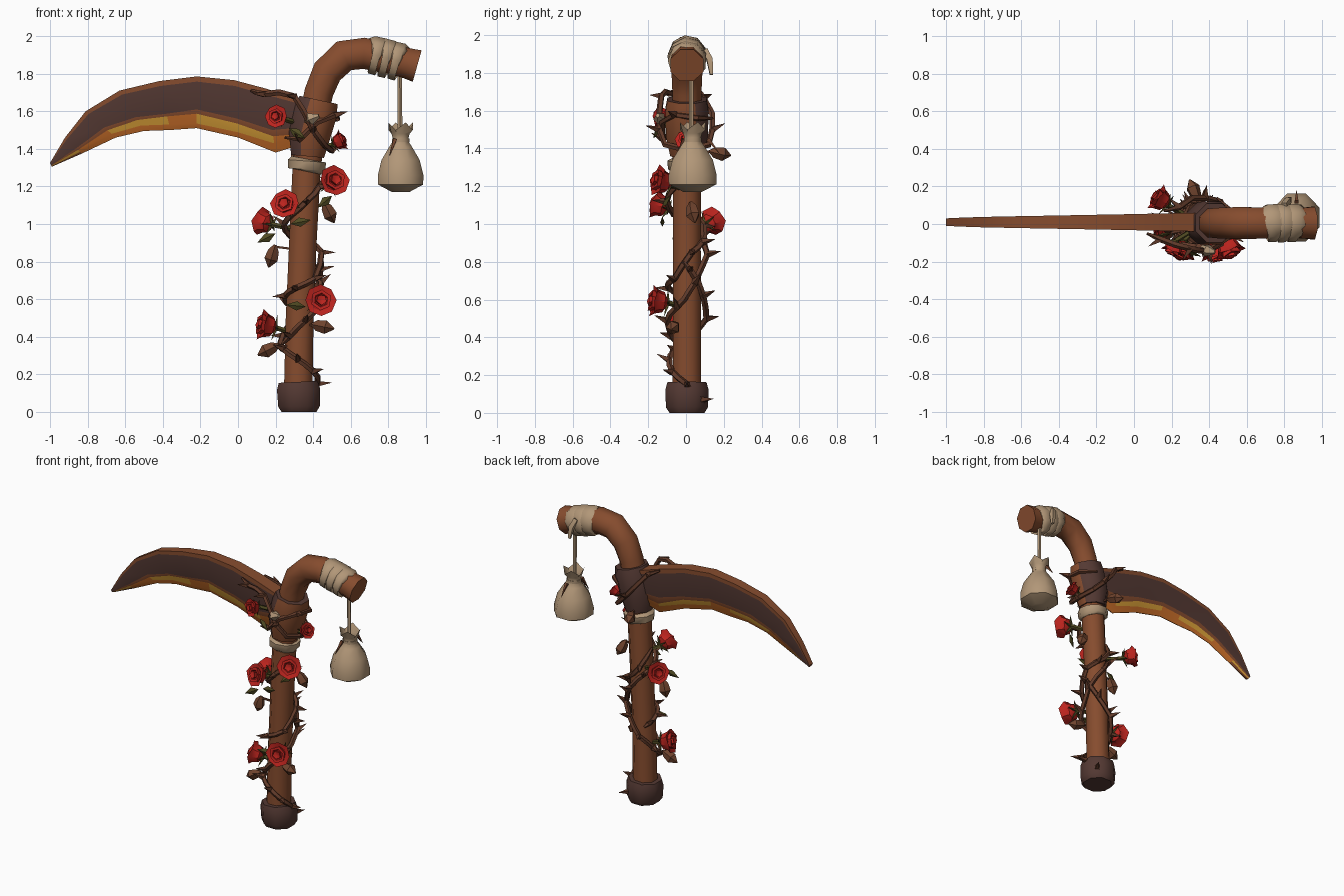
import bpy, bmesh, math, random
from mathutils import Vector as V

if "Cube" in bpy.data.objects:
    bpy.data.objects.remove(bpy.data.objects["Cube"])

random.seed(4)


def lin(c):
    c /= 255
    return c / 12.92 if c <= 0.04045 else ((c + 0.055) / 1.055) ** 2.4


PALETTE = {
    "wood": (134, 76, 46), "dark_wood": (84, 57, 51), "vine_brown": (98, 59, 42),
    "cloth": (178, 151, 120), "rose_red": (188, 36, 30), "deep_red": (158, 28, 25),
    "leaf_green": (80, 74, 34), "orange": (204, 112, 42), "yellow": (218, 160, 56),
    "pod_brown": (112, 68, 46)}
NAMES = list(PALETTE)
MATS = []
for n, c in PALETTE.items():
    m = bpy.data.materials.new(n)
    m.diffuse_color = (*[lin(v) for v in c], 1)
    m.use_nodes = True
    m.node_tree.nodes["Principled BSDF"].inputs["Base Color"].default_value = m.diffuse_color
    MATS.append(m)


class Part:
    """Collects faces for one object."""
    def __init__(self):
        self.bm = bmesh.new()

    def face(self, vs, mat):
        f = self.bm.faces.new(vs)
        f.material_index = NAMES.index(mat)
        return f

    def loft(self, rings, mat, caps=(True, True)):
        rings = [[self.bm.verts.new(p) for p in r] for r in rings]
        for a, b in zip(rings, rings[1:]):
            n = len(a)
            for i in range(n):
                self.face([a[i], a[(i + 1) % n], b[(i + 1) % n], b[i]], mat)
        if caps[0]:
            self.face(rings[0][::-1], mat)
        if caps[1]:
            self.face(rings[-1], mat)

    def tube(self, pts, radii, sides, mat, caps=(True, True)):
        pts = [V(p) for p in pts]
        if not isinstance(radii, (list, tuple)):
            radii = [radii] * len(pts)
        u, rings = V((0, 1, 0)), []
        for i, p in enumerate(pts):
            t = (pts[min(i + 1, len(pts) - 1)] - pts[max(i - 1, 0)]).normalized()
            u = u - t * u.dot(t)
            if u.length < 0.05:
                u = t.orthogonal()
            u.normalize()
            w = t.cross(u)
            ang = [2 * math.pi * (k + 0.5) / sides for k in range(sides)]
            rings.append([p + (u * math.cos(a) + w * math.sin(a)) * radii[i] for a in ang])
        self.loft(rings, mat, caps)

    def spike(self, p, d, length, r, mat):
        p, d = V(p), V(d).normalized()
        self.tube([p, p + d * length], [r, 0.001], 4, mat)

    def done(self, name, closed=True, angle=50):
        if closed:
            bmesh.ops.recalc_face_normals(self.bm, faces=self.bm.faces)
        me = bpy.data.meshes.new(name)
        for m in MATS:
            me.materials.append(m)
        self.bm.to_mesh(me)
        self.bm.free()
        me.shade_smooth()
        me.set_sharp_from_angle(angle=math.radians(angle))
        ob = bpy.data.objects.new(name, me)
        bpy.context.collection.objects.link(ob)
        return ob


def axis_x(z):
    return 0.318 + 0.035 * z


# Handle: straight shaft bending into the upper arm
p = Part()
path = [(.32, .1), (.328, .5), (.345, .9), (.365, 1.3), (.40, 1.55), (.43, 1.7),
        (.475, 1.81), (.565, 1.895), (.67, 1.908), (.80, 1.88), (.90, 1.855), (.953, 1.84)]
p.tube([(x, .005, z) for x, z in path],
       [.082, .08, .079, .081, .083, .083, .088, .092, .09, .084, .088, .094], 8, "wood")
p.done("handle")

# Foot cap
p = Part()
p.tube([(.325, .005, 0), (.325, .005, .03), (.322, .005, .12), (.32, .005, .16)],
       [.1, .12, .124, .112], 8, "dark_wood")
p.done("foot_cap")

# Socket collar holding the blade, lighter on its outer side
p = Part()
p.tube([(.37, .005, 1.36), (.38, .005, 1.47), (.415, .005, 1.6), (.428, .005, 1.66)],
       [.095, .12, .124, .112], 8, "dark_wood")
p.bm.normal_update()
for f in p.bm.faces:
    if f.normal.x * .8 - f.normal.y * .5 > .35:
        f.material_index = NAMES.index("wood")
p.done("collar")

# Curved blade: strips from spine to cutting edge
TOP = [(-1, 1.325), (-.92, 1.46), (-.81, 1.6), (-.63, 1.71), (-.42, 1.76), (-.22, 1.785),
       (-.02, 1.765), (.15, 1.72), (.37, 1.65)]
BOT = [(-.99, 1.305), (-.83, 1.375), (-.65, 1.46), (-.5, 1.495), (-.36, 1.5), (-.22, 1.51),
       (.0, 1.46), (.2, 1.38), (.36, 1.43)]
FR = [0, .1, .64, .75, .88, 1]
TH = [1, 1, .95, .75, .45, .06]
STRIP = ["wood", "dark_wood", "wood", "yellow", "orange"]
p = Part()
rows = []
for i, (a, b) in enumerate(zip(TOP, BOT)):
    half = .02 + .03 * i / 8
    side = {}
    for s in (-1, 1):
        side[s] = []
        for j, (f, t) in enumerate(zip(FR, TH)):
            f += random.uniform(-.035, .035) if 1 < j < 5 else 0
            side[s].append(p.bm.verts.new((a[0] + (b[0] - a[0]) * f, .01 + s * half * t,
                                           a[1] + (b[1] - a[1]) * f)))
    rows.append(side)
for i, (a, b) in enumerate(zip(rows, rows[1:])):
    for s in (-1, 1):
        for j in range(5):
            mat = STRIP[j]
            if j == 3 and i % 3 == 1:
                mat = "orange"
            if j == 4 and i == 0:
                mat = "wood"
            p.face([a[s][j], a[s][j + 1], b[s][j + 1], b[s][j]], mat)
    for j, m in ((0, "wood"), (5, "orange")):
        p.face([a[-1][j], a[1][j], b[1][j], b[-1][j]], m)
for r in (rows[0], rows[-1]):
    p.face(r[-1] + r[1][::-1], "wood")
p.done("blade", True, 40)

# Cloth wraps on the shaft and on the arm
p = Part()
p.tube([(.363, .005, 1.28), (.365, .005, 1.29), (.367, .005, 1.335), (.369, .005, 1.345)],
       [.085, .1, .104, .085], 9, "cloth")
p.done("shaft_wrap")
p = Part()
for k in range(3):
    x = .70 + k * .052
    z = 1.9 - (x - .7) * .27
    p.tube([(x, .005, z), (x + .01, .007, z), (x + .058, .007, z - .012), (x + .07, .005, z - .018)],
           [.092, .102 + .003 * (k % 2), .104, .092], 9, "cloth")
p.tube([(.80, .10, 1.92), (.82, .125, 1.87), (.83, .135, 1.79)], [.02, .022, .012], 4, "cloth")
p.done("arm_wrap")

# Hanging pouch with cord
p = Part()
p.tube([(.86, .03, 1.80), (.862, .03, 1.48)], .013, 5, "cloth")
p.done("pouch_cord")
p = Part()
rings = []
for z, r in [(1.17, .05), (1.21, .13), (1.26, .131), (1.34, .11), (1.41, .066), (1.445, .042),
             (1.48, .052), (1.52, .07)]:
    rings.append([(.865 + r * math.cos(a), .035 + r * 1.05 * math.sin(a),
                   z + (.02 * (-1) ** k if z > 1.5 else 0))
                  for k, a in enumerate(math.tau * (k + .5) / 8 for k in range(8))])
p.loft(rings, "cloth", (True, False))
p.done("pouch")
p = Part()
p.tube([(.865, .035, 1.435), (.865, .035, 1.455)], .05, 8, "cloth")
for sx, sy in ((-.03, -.05), (.0, .09)):
    p.spike((.865 + sx, .035 + sy * .9, 1.45), (sx, sy * .8, -.09), .1, .014, "pod_brown")
p.done("pouch_tie")


# Thorny vines
def vine(name, pts, r=.017, step=2):
    p = Part()
    n = len(pts)
    p.tube(pts, [r * (.45 if i in (0, n - 1) else 1) for i in range(n)], 5, "vine_brown")
    for i in range(1, n - 1, step):
        q = V(pts[i])
        out = V((q.x - axis_x(q.z), q.y, 0)).normalized()
        out += V((0, random.uniform(-.3, .3), random.uniform(-.1, .8)))
        p.spike(q, out, .075, .021, "vine_brown")
    p.done(name)


def helix(keys, r):
    pts = []
    for (z0, a0), (z1, a1) in zip(keys, keys[1:]):
        n = max(2, int(abs(a1 - a0) / 22))
        for k in range(n):
            t = k / n
            a, z = math.radians(a0 + (a1 - a0) * t), z0 + (z1 - z0) * t
            rr = r + .008 * math.sin(z * 40)
            pts.append((axis_x(z) + rr * math.cos(a), .005 + rr * math.sin(a), z))
    return pts


vine("lower_vine", helix([(.03, 70), (.15, 0), (.25, -70), (.36, -170), (.5, -250),
                          (.62, -300), (.76, -350), (.84, -390)], .102))
vine("upper_vine", helix([(.36, -150), (.45, -100), (.6, -10), (.78, 55), (.9, 110),
                          (1.0, 180), (1.08, 250), (1.2, 320), (1.27, 360)], .102))
vine("middle_vine", helix([(.56, -230), (.62, -160), (.66, -110), (.71, -45), (.85, 15),
                           (.93, 90), (1.05, 150), (1.17, 200)], .096))
vine("collar_vine", [(.07, -.05, 1.71), (.14, -.08, 1.69), (.22, -.11, 1.7), (.3, -.13, 1.68),
                     (.35, -.14, 1.6), (.4, -.14, 1.5), (.46, -.11, 1.42), (.5, .01, 1.39),
                     (.46, .12, 1.42), (.38, .14, 1.5), (.31, .14, 1.58), (.24, .09, 1.67),
                     (.16, .07, 1.71)], .017, 2)
vine("collar_vine_short", [(.25, -.10, 1.46), (.33, -.12, 1.45), (.42, -.125, 1.54),
                           (.52, -.06, 1.58), (.53, .06, 1.56), (.44, .14, 1.56)], .016, 2)


# Roses: nested petal cups, green sepals and a stem
def rose(name, pos, d, s):
    p = Part()
    d = V(d).normalized()
    q = d.to_track_quat('Z', 'Y')
    c = V(pos) - d * s * .7

    def ring(r, h, n, rot, wave=0.0):
        return [c + q @ V((r * s * math.cos(a), r * s * math.sin(a), s * (h + wave * (-1) ** k)))
                for k, a in enumerate(math.tau * k / n + rot for k in range(n))]

    p.loft([ring(.2, 0, 8, 0), ring(.7, .3, 8, 0), ring(.85, .8, 8, 0),
            ring(1.1, 1.05, 8, 0, .1), ring(.72, .95, 8, 0)], "rose_red", (True, False))
    p.loft([ring(.8, .9, 8, 0), ring(.4, .75, 8, 0)], "deep_red", (False, True))
    p.loft([ring(.55, .6, 6, .4), ring(.74, 1.22, 6, .4, .06), ring(.5, 1.2, 6, .4),
            ring(.42, 1.05, 6, .4)], "rose_red", (False, False))
    p.loft([ring(.42, 1.05, 6, .4), ring(.3, 1.05, 6, .4)], "deep_red", (False, False))
    p.loft([ring(.32, .8, 5, .9), ring(.38, 1.34, 5, .9, .04), ring(.12, 1.25, 5, .9)], "rose_red")
    for k in range(5):
        a = math.tau * k / 5
        rad = q @ V((math.cos(a), math.sin(a), 0))
        p.spike(c + rad * s * .15, rad + d * .2, s * .85, s * .15, "leaf_green")
    base = V((axis_x(pos[2]), .005, pos[2] - .05))
    p.tube([base, c - d * s * .2, c + d * s * .1], [.012, .014, .02], 5, "leaf_green")
    p.done(name, False, 35)


ROSES = [((.21, -.13, 1.57), (-.4, -1, .15), .057), ((.54, .0, 1.44), (1, -.2, .5), .052),
         ((.505, -.13, 1.225), (.4, -1, .3), .076), ((.255, -.14, 1.1), (-.3, -1, .35), .072),
         ((.14, .13, 1.01), (-1, .7, .3), .07), ((.435, -.15, .59), (.2, -1, .15), .077),
         ((.15, -.01, .46), (-1, -.3, .25), .076)]
for i, r in enumerate(ROSES):
    rose(f"rose_{i + 1}", *r)

# Closed buds and withered leaves
p = Part()
for pos, d in [((.19, -.02, .86), (-.3, .1, -1)), ((.19, -.05, .345), (-1, 0, -.5)),
               ((.42, -.06, .46), (1, -.2, -.2)), ((.47, .03, 1.09), (.5, .2, -1)),
               ((.33, .15, 1.38), (-.4, 1, -.2))]:
    a, d = V(pos), V(d).normalized()
    p.tube([a - d * .03, a, a + d * .05, a + d * .095], [.008, .03, .038, .004], 5, "pod_brown")
    p.tube([a - d * .02, V((axis_x(a.z), 0, a.z))], .008, 4, "vine_brown")
p.tube([(.36, -.12, 1.545), (.385, -.14, 1.56), (.43, -.15, 1.575)], [.012, .035, .012], 5, "cloth")
p.done("buds", True, 35)
p = Part()
for pos, d in [((.28, -.12, 1.0), (1, -.1, .2)), ((.2, -.05, .95), (-1, -.2, -.5)),
               ((.5, -.08, 1.15), (-.6, -.4, -.5)), ((.36, -.12, .56), (-1, -.3, .1)),
               ((.27, -.14, 1.51), (.8, -.3, -.5))]:
    a, d = V(pos), V(d).normalized()
    w = d.cross(V((0, 1, 0))).normalized() * .025
    up = d.cross(w).normalized() * .012
    mid = a + d * .05
    vs = [p.bm.verts.new(v) for v in (a, mid + w, a + d * .11, mid - w, mid + up, mid - up)]
    for k in range(4):
        for c in (4, 5):
            p.face([vs[k], vs[(k + 1) % 4], vs[c]], "leaf_green")
p.done("leaves", True, 30)
